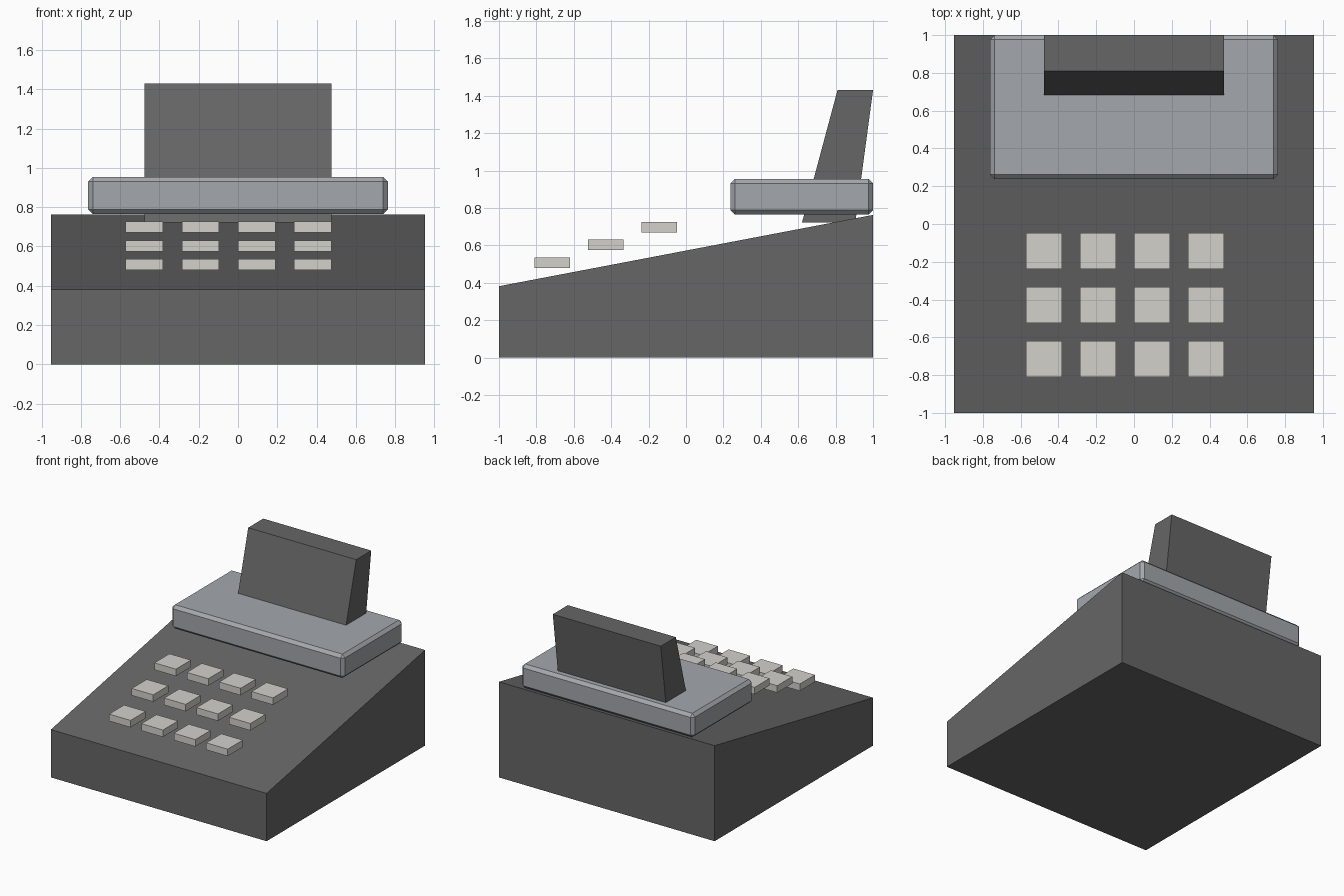
import bpy, bmesh

if "Cube" in bpy.data.objects:
    bpy.data.objects.remove(bpy.data.objects["Cube"])


def material(name, rgb):
    m = bpy.data.materials.new(name)
    m.diffuse_color = (*rgb, 1)
    m.use_nodes = True
    m.node_tree.nodes["Principled BSDF"].inputs["Base Color"].default_value = m.diffuse_color
    return m


charcoal = material("charcoal", (0.133, 0.133, 0.136))
steel = material("steel_grey", (0.37, 0.39, 0.415))
ivory = material("ivory", (0.65, 0.64, 0.60))


def finish(bm, name, mat):
    bmesh.ops.recalc_face_normals(bm, faces=bm.faces)
    me = bpy.data.meshes.new(name)
    bm.to_mesh(me)
    bm.free()
    me.materials.append(mat)
    ob = bpy.data.objects.new(name, me)
    bpy.context.collection.objects.link(ob)
    return ob


def side_profile(name, points, x0, x1, mat):
    """Extrude a (y, z) outline along x."""
    bm = bmesh.new()
    face = bm.faces.new([bm.verts.new((x0, y, z)) for y, z in points])
    new = bmesh.ops.extrude_face_region(bm, geom=[face])["geom"]
    verts = [v for v in new if isinstance(v, bmesh.types.BMVert)]
    bmesh.ops.translate(bm, verts=verts, vec=(x1 - x0, 0, 0))
    return finish(bm, name, mat)


def box(name, x0, x1, y0, y1, z0, z1, mat):
    return side_profile(name, [(y0, z0), (y1, z0), (y1, z1), (y0, z1)], x0, x1, mat)


# Wedge-shaped body
side_profile("body", [(-1, 0), (1, 0), (1, 0.763), (-1, 0.382)], -0.953, 0.953, charcoal)

# Chamfered platform at the back
platform = box("platform", -0.763, 0.763, 0.237, 1.0, 0.765, 0.955, steel)
bevel = platform.modifiers.new("chamfer", "BEVEL")
bevel.width = 0.024
bevel.segments = 1

# Leaning, tapered display
side_profile("display", [(0.62, 0.722), (0.905, 0.722), (1.0, 1.43), (0.81, 1.43)],
             -0.477, 0.477, charcoal)

# Keypad: stepped rows of square keys
for row in range(3):
    for col in range(4):
        x = -0.572 + 0.286 * col
        y = -0.81 + 0.286 * row
        z = 0.479 + 0.0955 * row
        box(f"key_{row + 1}_{col + 1}", x, x + 0.19, y, y + 0.19, z, z + 0.056, ivory)
